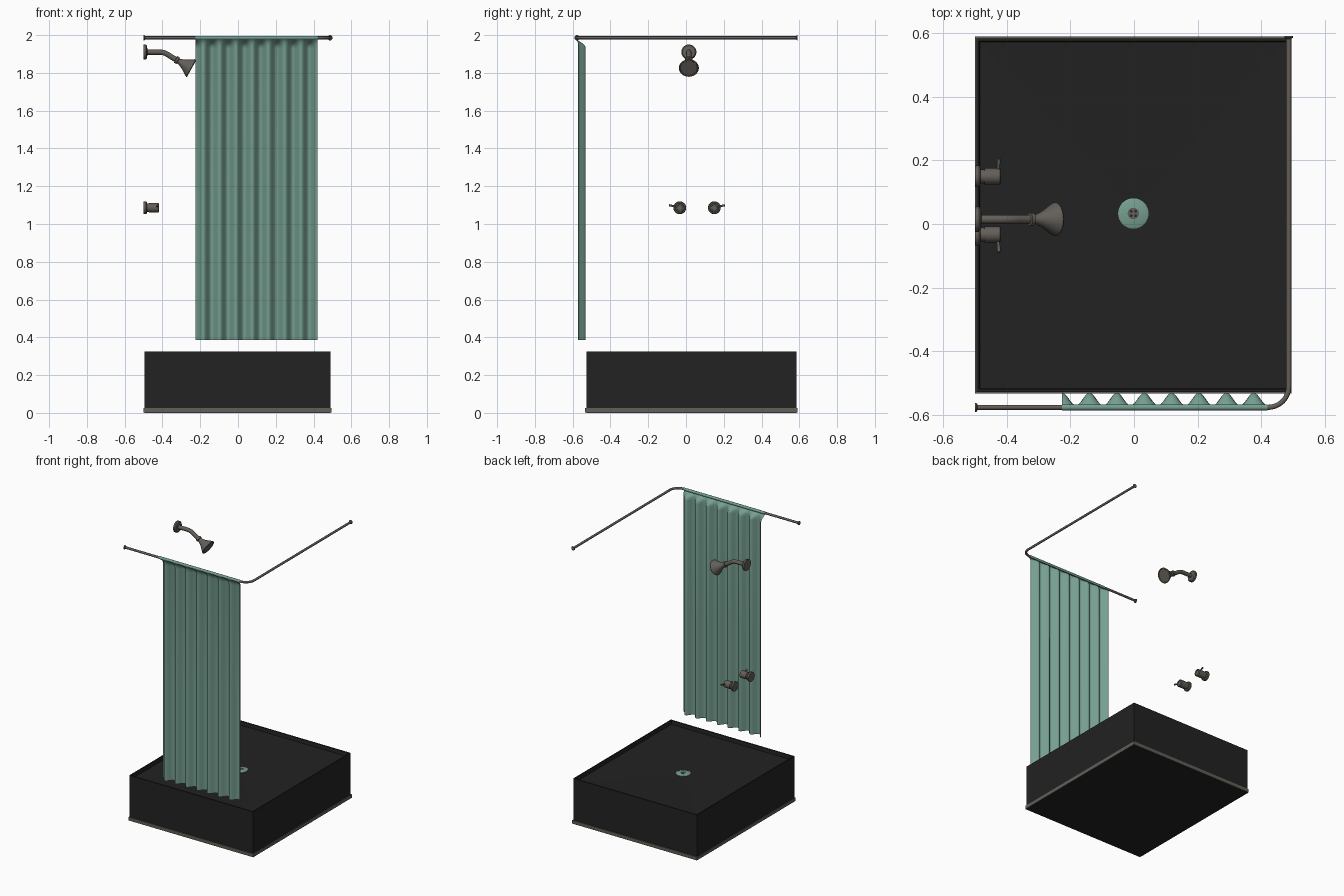
import bpy, bmesh, math
from mathutils import Vector

if "Cube" in bpy.data.objects:
    bpy.data.objects.remove(bpy.data.objects["Cube"])


def material(name, rgb):
    m = bpy.data.materials.new(name)
    m.diffuse_color = (*rgb, 1)
    m.use_nodes = True
    m.node_tree.nodes["Principled BSDF"].inputs["Base Color"].default_value = m.diffuse_color
    return m


BLACK = material("black_tray", (0.016, 0.016, 0.016))
METAL = material("brushed_metal", (0.125, 0.112, 0.098))
GREEN = material("sage_green", (0.18, 0.345, 0.28))


def finish(name, bm, mat, smooth=None):
    bmesh.ops.recalc_face_normals(bm, faces=bm.faces[:])
    me = bpy.data.meshes.new(name)
    bm.to_mesh(me)
    bm.free()
    me.materials.append(mat)
    ob = bpy.data.objects.new(name, me)
    bpy.context.collection.objects.link(ob)
    if smooth:
        bpy.ops.object.select_all(action='DESELECT')
        ob.select_set(True)
        bpy.context.view_layer.objects.active = ob
        bpy.ops.object.shade_smooth_by_angle(angle=math.radians(smooth))
    return ob


def box_mesh(lo, hi):
    bm = bmesh.new()
    bmesh.ops.create_cube(bm, size=1)
    for v in bm.verts:
        v.co = [(a + b) / 2 + c * (b - a) for a, b, c in zip(lo, hi, v.co)]
    return bm


def lathe(name, profile, origin, axis, mat, n=32):
    """Revolve (distance, radius) pairs about an axis, capping both ends."""
    bm = bmesh.new()
    q = Vector((0, 0, 1)).rotation_difference(Vector(axis).normalized())
    rings = []
    for d, r in profile:
        rings.append([bm.verts.new(Vector(origin) + q @ Vector((
            r * math.cos(math.tau * i / n), r * math.sin(math.tau * i / n), d)))
            for i in range(n)])
    for a, b in zip(rings, rings[1:]):
        for i in range(n):
            j = (i + 1) % n
            bm.faces.new((a[i], a[j], b[j], b[i]))
    bm.faces.new(rings[0])
    bm.faces.new(rings[-1])
    return finish(name, bm, mat, 35)


def pipe(name, pts, radius, mat):
    """Round tube through a list of points."""
    cu = bpy.data.curves.new(name, 'CURVE')
    cu.dimensions = '3D'
    cu.bevel_depth = radius
    cu.bevel_resolution = 4
    cu.use_fill_caps = True
    sp = cu.splines.new('POLY')
    sp.points.add(len(pts) - 1)
    for p, co in zip(sp.points, pts):
        p.co = (*co, 1)
    cu.materials.append(mat)
    ob = bpy.data.objects.new(name, cu)
    bpy.context.collection.objects.link(ob)
    bpy.ops.object.select_all(action='DESELECT')
    ob.select_set(True)
    bpy.context.view_layer.objects.active = ob
    bpy.ops.object.convert(target='MESH')
    bpy.ops.object.shade_smooth_by_angle(angle=math.radians(40))


# Shower tray with a thin rim and a floor falling to the drain
DX, DY = -0.002, 0.033
bm = box_mesh((-0.496, -0.528, 0), (0.49, 0.584, 0.325))
top = [max(bm.faces, key=lambda f: f.calc_center_median().z)]
bmesh.ops.inset_region(bm, faces=top, thickness=0.012)
bmesh.ops.inset_region(bm, faces=top, thickness=0.003, depth=-0.028)
hub = bmesh.ops.poke(bm, faces=top)["verts"][0]
hub.co = (DX, DY, 0.28)
finish("shower_tray", bm, BLACK)

# Trim strip around the foot of the tray
X0, X1, Y0, Y1, T = -0.5, 0.495, -0.534, 0.59, 0.008
for side, lo, hi in (("front", (X0, Y0), (X1, Y0 + T)), ("back", (X0, Y1 - T), (X1, Y1)),
                     ("left", (X0, Y0 + T), (X0 + T, Y1 - T)),
                     ("right", (X1 - T, Y0 + T), (X1, Y1 - T))):
    finish("trim_" + side, box_mesh((*lo, 0.001), (*hi, 0.025)), METAL)

# Drain cover and its small centre grille
lathe("drain_cover", [(0, 0.048), (0.006, 0.048), (0.009, 0.042), (0.009, 0.001)],
      (DX, DY, 0.279), (0, 0, 1), GREEN)
lathe("drain_grille", [(0, 0.018), (0.002, 0.018)], (DX, DY, 0.287), (0, 0, 1), METAL)
for i in range(4):
    a = math.tau * i / 4 + math.pi / 4
    lathe("drain_hole", [(0, 0.004), (0.001, 0.004)],
          (DX + 0.01 * math.cos(a), DY + 0.01 * math.sin(a), 0.2888), (0, 0, 1), BLACK, 12)

# Curtain rod with a rounded corner and wall flanges
RX, RY, RZ, C = 0.487, -0.577, 1.986, 0.065
arc = [(RX - C + C * math.sin(t), RY + C - C * math.cos(t), RZ)
       for t in (math.pi / 2 * i / 12 for i in range(13))]
pipe("curtain_rod", [(-0.497, RY, RZ)] + arc + [(RX, 0.588, RZ)], 0.008, METAL)
flange = [(0, 0.014), (0.004, 0.014), (0.008, 0.009)]
lathe("rod_flange_left", flange, (-0.5, RY, RZ), (1, 0, 0), METAL)
lathe("rod_flange_back", flange, (RX, 0.591, RZ), (0, -1, 0), METAL)

# Pleated curtain: a loop over the rod, then rows (y, z, wave depth)
rows = []
for i in range(13):
    t = math.radians(-60 + 300 * i / 12)
    rows.append((RY + 0.0098 * math.cos(t), RZ + 0.0098 * math.sin(t), 0))
rows += [(-0.572, 1.97, 0.004), (-0.56, 1.957, 0.012), (-0.553, 1.945, 0.018),
         (-0.551, 1.93, 0.02), (-0.551, 1.1, 0.02), (-0.551, 0.385, 0.02)]
bm = bmesh.new()
CX0, CX1, N = -0.226, 0.42, 105
grid = []
for y, z, a in rows:
    grid.append([bm.verts.new((CX0 + (CX1 - CX0) * i / N,
                               y + a * math.cos(7.5 * math.tau * i / N), z))
                 for i in range(N + 1)])
for a, b in zip(grid, grid[1:]):
    for i in range(N):
        bm.faces.new((a[i], a[i + 1], b[i + 1], b[i]))
finish("curtain", bm, GREEN, 60)

# Shower arm and head
SY = 0.015
lathe("arm_flange", [(0, 0.04), (0.012, 0.04), (0.018, 0.034), (0.02, 0.018)],
      (-0.5, SY, 1.91), (1, 0, 0), METAL)
pipe("shower_arm", [(x, SY, z) for x, z in (
    (-0.49, 1.91), (-0.415, 1.91), (-0.4, 1.9085), (-0.385, 1.904),
    (-0.37, 1.896), (-0.345, 1.88), (-0.318, 1.865))], 0.014, METAL)
lathe("shower_head", [(-0.012, 0.013), (-0.01, 0.02), (0.002, 0.02), (0.005, 0.014),
                      (0.014, 0.016), (0.03, 0.022), (0.048, 0.032), (0.066, 0.044),
                      (0.076, 0.05), (0.082, 0.053), (0.086, 0.051), (0.086, 0.046),
                      (0.083, 0.044)],
      (-0.32, SY, 1.866), (0.87, 0, -0.49), METAL)

# Two taps, mirrored, each with a flange, barrel and lever
for side, y, s in (("left", -0.033, -1), ("right", 0.15, 1)):
    lathe("tap_" + side, [(0, 0.034), (0.012, 0.034), (0.017, 0.03), (0.017, 0.022),
                          (0.03, 0.022), (0.03, 0.0255), (0.078, 0.0255), (0.081, 0.022),
                          (0.081, 0.016), (0.078, 0.015)],
          (-0.5, y, 1.086), (1, 0, 0), METAL)
    lathe("tap_lever_" + side, [(0.015, 0.0045), (0.045, 0.0055), (0.056, 0.006), (0.058, 0.004)],
          (-0.43, y, 1.088), (0.1, s, 0.2), METAL, 16)
